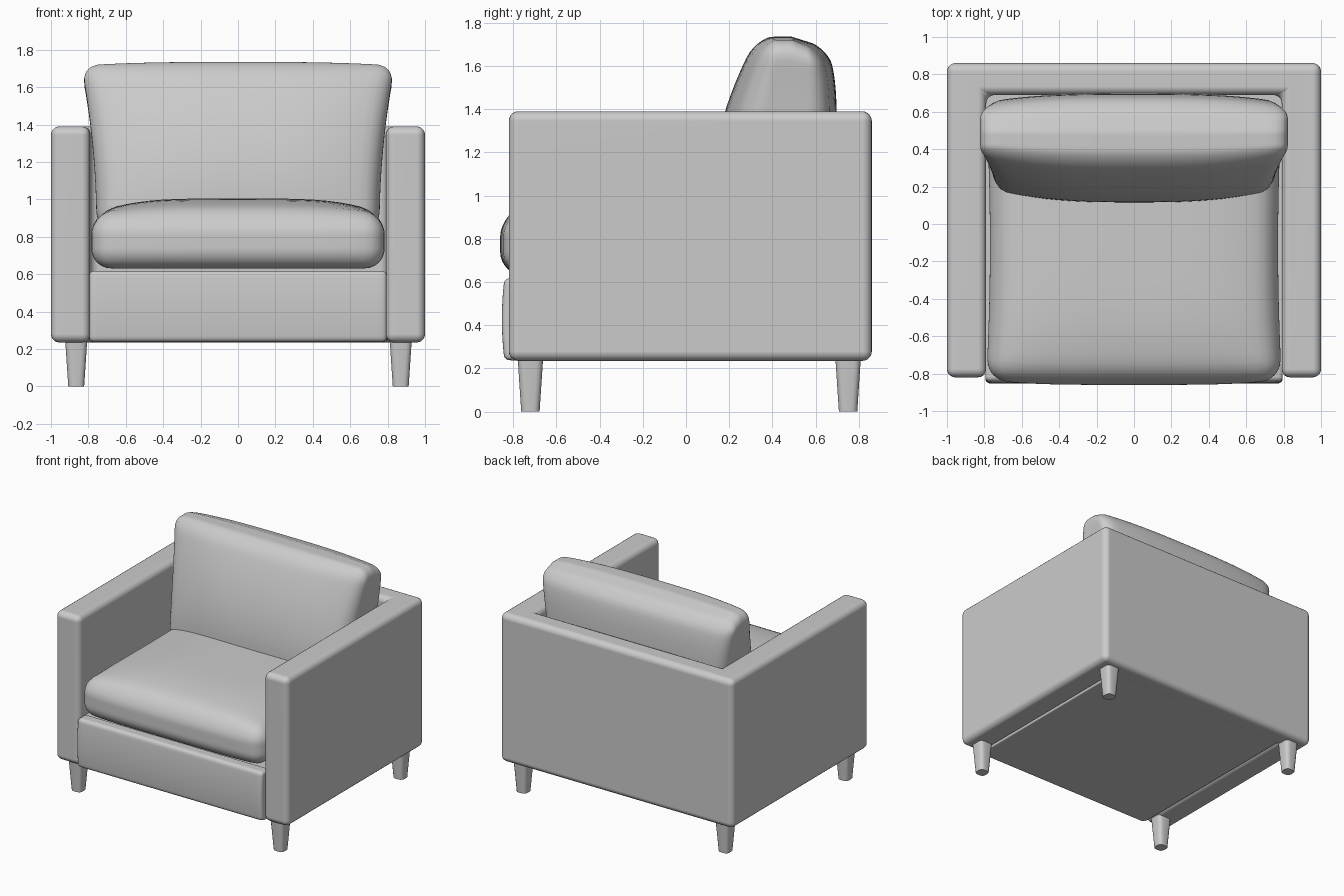
import bpy, bmesh, math
from mathutils import Vector

cube = bpy.data.objects.get("Cube")
if cube:
    bpy.data.objects.remove(cube, do_unlink=True)

grey = bpy.data.materials.new("grey fabric")
grey.use_nodes = True
colour = (0.6, 0.6, 0.6, 1)
grey.diffuse_color = colour
grey.node_tree.nodes["Principled BSDF"].inputs["Base Color"].default_value = colour


def finish(name, bm, bevel=0, angle=50):
    bmesh.ops.recalc_face_normals(bm, faces=bm.faces[:])
    if bevel:
        bmesh.ops.bevel(bm, geom=bm.edges[:], offset=bevel, segments=5,
                        profile=0.5, affect='EDGES')
    mesh = bpy.data.meshes.new(name)
    bm.to_mesh(mesh)
    bm.free()
    mesh.materials.append(grey)
    obj = bpy.data.objects.new(name, mesh)
    bpy.context.collection.objects.link(obj)
    bpy.ops.object.select_all(action='DESELECT')
    obj.select_set(True)
    bpy.context.view_layer.objects.active = obj
    bpy.ops.object.shade_smooth_by_angle(angle=math.radians(angle))
    if bevel:
        # keep the broad panels flat beside their rounded edges
        obj.modifiers.new("flat panels", 'WEIGHTED_NORMAL').keep_sharp = True


def prism(outline, z0, z1):
    bm = bmesh.new()
    low = [bm.verts.new((x, y, z0)) for x, y in outline]
    high = [bm.verts.new((x, y, z1)) for x, y in outline]
    bm.faces.new(low[::-1])
    bm.faces.new(high)
    for i in range(len(low)):
        bm.faces.new((low[i - 1], low[i], high[i], high[i - 1]))
    return bm


def cushion(name, half, radius, warp):
    """Rounded, finely divided box whose points are then shaped by warp."""
    bm = bmesh.new()
    bmesh.ops.create_cube(bm, size=2)
    bmesh.ops.subdivide_edges(bm, edges=bm.edges[:], cuts=27, use_grid_fill=True)
    for v in bm.verts:
        # crowd the divisions toward the edges so the rounding stays smooth
        p = Vector([math.sin(c * math.pi / 2) * h for c, h in zip(v.co, half)])
        core = Vector([max(-h + radius, min(h - radius, c)) for c, h in zip(p, half)])
        offset = p - core
        p = core + offset.normalized() * min(radius, max(abs(c) for c in offset))
        v.co = warp(p, [max(-1, min(1, c / h)) for c, h in zip(p, half)])
    finish(name, bm, angle=80)


# Arms and back in one U-shaped shell
shell = [(-1, -0.82), (-0.79, -0.82), (-0.79, 0.69), (0.79, 0.69),
         (0.79, -0.82), (1, -0.82), (1, 0.86), (-1, 0.86)]
finish("arms_and_back", prism(shell, 0.235, 1.39), bevel=0.045)

# Base under the seat, with a softly bulging front rail
base = [(-0.795, -0.81), (0.795, -0.81), (0.795, 0.75), (-0.795, 0.75)]
finish("seat_base", prism(base, 0.237, 0.61), bevel=0.01)


def shape_rail(p, u):
    bulge = 0.012 * (1 - u[2] ** 2) * (u[1] < 0)
    return Vector((p.x, p.y - 0.79 - bulge, p.z + 0.428))


cushion("front_rail", (0.795, 0.05, 0.19), 0.025, shape_rail)


def shape_seat(p, u):
    # crowned top, narrower waist, bowed front
    dome = (1 - u[0] ** 4) * (1 - max(0, -u[1]) ** 4)
    x = p.x * (1 - 0.025 * (1 - u[1] ** 2))
    y = p.y - 0.11 - 0.03 * (1 - u[0] ** 4) * max(0, -u[1])
    return Vector((x, y, p.z + 0.775 + 0.085 * dome * max(0, u[2])))


cushion("seat_cushion", (0.79, 0.72, 0.145), 0.11, shape_seat)


def shape_back(p, u):
    # wedge that thins and leans back toward the top, puffed front and rear
    t = (u[2] + 1) / 2
    puff = 1 - abs(u[0]) ** 3
    front = 0.18 + 0.2 * t ** 1.5 - puff * (0.05 + 0.2 * t * (1 - t))
    rear = 0.64 + 0.025 * t - 0.06 * t ** 6 + puff * 0.045
    y = front + (rear - front) * (u[1] + 1) / 2
    x = p.x * (0.94 + 0.1 * t ** 2)
    z = p.z + 1.28 + 0.02 * puff * u[2] - 0.05 * max(0, u[1]) * t ** 3
    return Vector((x, y, z))


cushion("back_cushion", (0.805, 0.2, 0.435), 0.09, shape_back)

# Tapered legs with softened square section
for side, x in (("right", -0.865), ("left", 0.87)):
    for end, y in (("front", -0.72), ("back", 0.75)):
        bm = bmesh.new()
        bmesh.ops.create_cube(bm, size=1)
        for v in bm.verts:
            width = 0.118 if v.co.z > 0 else 0.085
            v.co = (x + v.co.x * width, y + v.co.y * width, 0.25 if v.co.z > 0 else 0)
        uprights = [e for e in bm.edges if abs(e.verts[0].co.z - e.verts[1].co.z) > 0.1]
        bmesh.ops.bevel(bm, geom=uprights, offset=0.028, segments=3,
                        profile=0.5, affect='EDGES')
        finish(f"{end}_{side}_leg", bm)
